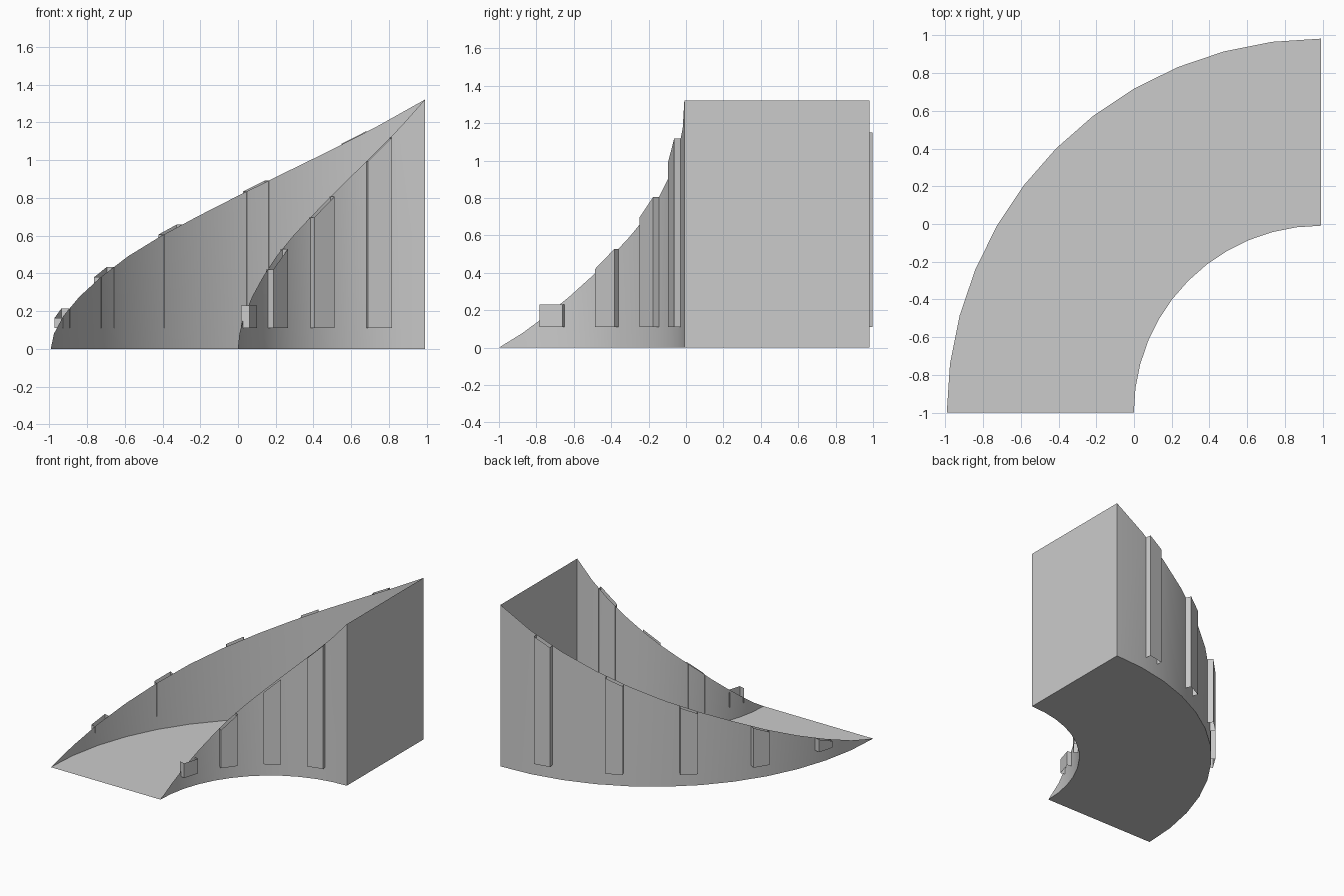
import bpy
import bmesh
from math import sin, cos, radians
from mathutils import Vector

old = bpy.data.objects.get("Cube")
if old:
    bpy.data.objects.remove(old, do_unlink=True)

CENTRE = Vector((0.99, -1.0, 0))
INNER, OUTER = 0.991, 1.982
STEP = 7.5
# Wall height at every step of the quarter turn
RISE = [0, 0.08, 0.175, 0.275, 0.38, 0.49, 0.595, 0.70, 0.81, 0.925, 1.045, 1.175, 1.32]

grey = bpy.data.materials.new("plain_grey")
grey.use_nodes = True
colour = (0.6, 0.6, 0.6, 1)
grey.diffuse_color = colour
grey.node_tree.nodes["Principled BSDF"].inputs["Base Color"].default_value = colour


def polar(radius, degrees, z=0.0):
    a = radians(degrees)
    return CENTRE + Vector((-radius * cos(a), radius * sin(a), z))


def height_at(degrees):
    i = min(int(degrees / STEP), len(RISE) - 2)
    t = degrees / STEP - i
    return RISE[i] * (1 - t) + RISE[i + 1] * t


def make_object(name, polygons, outward_from=None):
    """Build a sheet object from a list of polygons, dropping repeated corners."""
    bm = bmesh.new()
    for poly in polygons:
        corners = []
        for p in poly:
            if not any((p - q).length < 1e-5 for q in corners):
                corners.append(p)
        bm.faces.new([bm.verts.new(p) for p in corners])
    bmesh.ops.remove_doubles(bm, verts=bm.verts, dist=1e-5)
    mesh = bpy.data.meshes.new(name)
    bm.to_mesh(mesh)
    bm.free()
    mesh.materials.append(grey)
    mesh.shade_smooth()
    mesh.set_sharp_from_angle(angle=radians(30))
    obj = bpy.data.objects.new(name, mesh)
    bpy.context.collection.objects.link(obj)
    return obj


def make_wall(name, radius, flip):
    polygons = []
    for i in range(len(RISE) - 1):
        a, b = i * STEP, (i + 1) * STEP
        poly = [polar(radius, a), polar(radius, b),
                polar(radius, b, RISE[i + 1]), polar(radius, a, RISE[i])]
        polygons.append(poly[::-1] if flip else poly)
    make_object(name, polygons)


# Curved side walls, floor and tall end wall; the top is open
make_wall("inner_wall", INNER, False)
make_wall("outer_wall", OUTER, True)
make_object("floor", [
    [polar(INNER, i * STEP), polar(OUTER, i * STEP),
     polar(OUTER, (i + 1) * STEP), polar(INNER, (i + 1) * STEP)]
    for i in range(len(RISE) - 1)])
make_object("end_wall", [[polar(INNER, 90), polar(OUTER, 90),
                          polar(OUTER, 90, RISE[-1]), polar(INNER, 90, RISE[-1])]])


def make_rib(name, radius, degrees, side, flat_top=None):
    """Three-sided upright channel with a sloping open top; side is +1 outward."""
    half, base = 0.065, 0.11
    a = radians(degrees)
    along = Vector((sin(a), cos(a), 0))
    swing = half / radius * 180 / 3.14159
    back = polar(radius - side * 0.008, degrees)
    front = polar(radius + side * 0.04, degrees)
    low, high = (flat_top or height_at(degrees + s * swing) for s in (-1, 1))
    path = [(back - along * half, low), (front - along * half, low),
            (front + along * half, high), (back + along * half, high)]
    up = Vector((0, 0, 1))
    polygons = []
    for (p, zp), (q, zq) in zip(path, path[1:]):
        poly = [p + up * base, q + up * base, q + up * zq, p + up * zp]
        polygons.append(poly if side < 0 else poly[::-1])
    make_object(name, polygons)


# Upright ribs on both walls
for i in range(5):
    make_rib(f"outer_rib_{i + 1}", OUTER, 16 + 15.8 * i, 1)
for i in range(4):
    make_rib(f"inner_rib_{i + 1}", INNER, 17 + 19.5 * i, -1, 0.23 if i == 0 else None)
